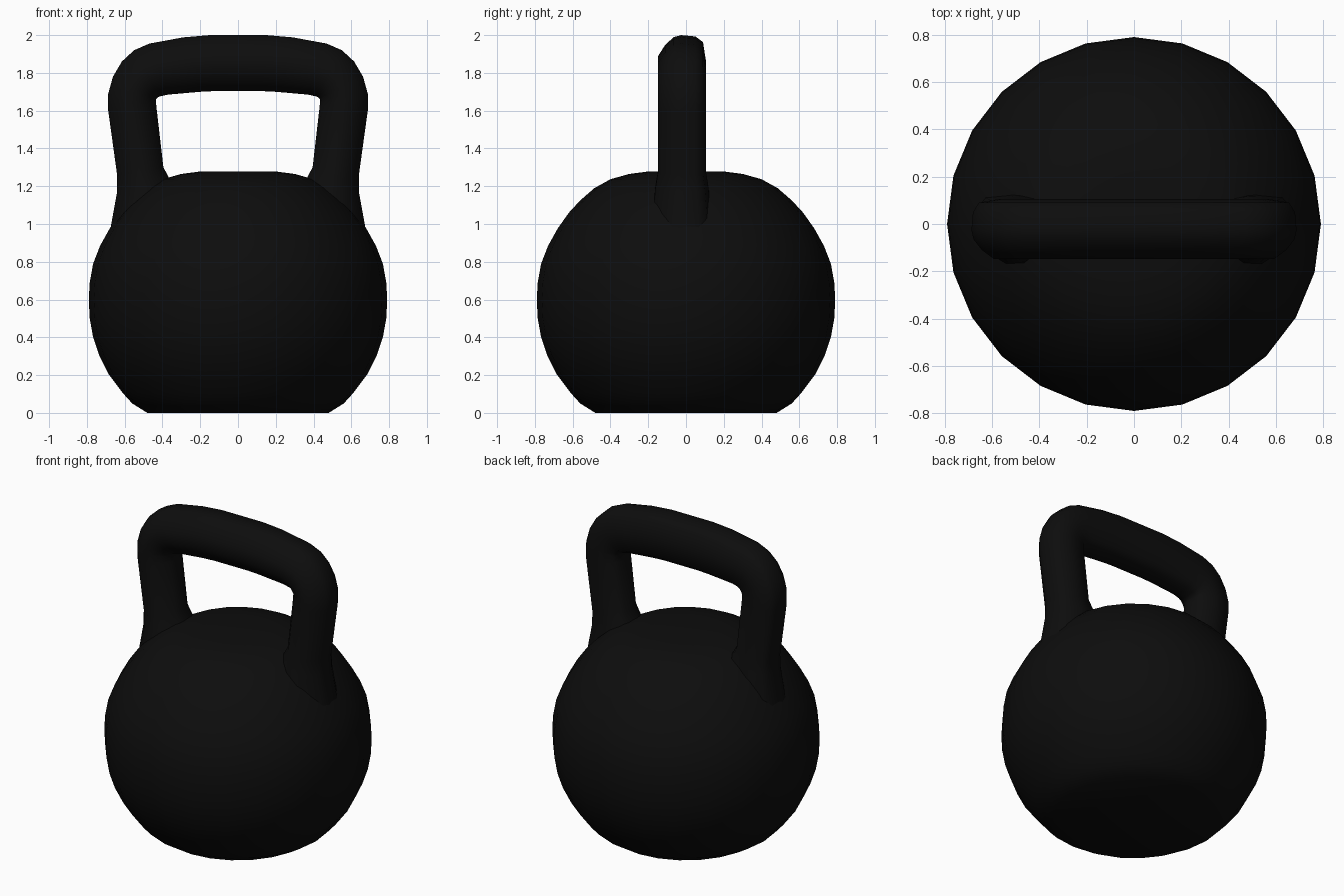
import bpy
import bmesh
import math

cube = bpy.data.objects.get("Cube")
if cube:
    bpy.data.objects.remove(cube, do_unlink=True)

# Single black finish
black = bpy.data.materials.new("black_iron")
black.use_nodes = True
color = (0.004, 0.004, 0.004, 1)
black.diffuse_color = color
black.node_tree.nodes["Principled BSDF"].inputs["Base Color"].default_value = color


def loft(name, rings):
    """Skin a list of equal closed rings and cap both ends."""
    bm = bmesh.new()
    loops = [[bm.verts.new(p) for p in ring] for ring in rings]
    for a, b in zip(loops, loops[1:]):
        for i in range(len(a)):
            j = (i + 1) % len(a)
            bm.faces.new((a[i], a[j], b[j], b[i]))
    bm.faces.new(loops[0][::-1])
    bm.faces.new(loops[-1])
    bmesh.ops.recalc_face_normals(bm, faces=bm.faces)
    mesh = bpy.data.meshes.new(name)
    bm.to_mesh(mesh)
    bm.free()
    mesh.materials.append(black)
    obj = bpy.data.objects.new(name, mesh)
    bpy.context.collection.objects.link(obj)
    bpy.ops.object.select_all(action="DESELECT")
    obj.select_set(True)
    bpy.context.view_layer.objects.active = obj
    bpy.ops.object.shade_smooth_by_angle(angle=math.radians(60))
    return obj


# Ball body: (radius, height) profile turned around z
profile = [(0.48, 0), (0.56, 0.05), (0.61, 0.105), (0.685, 0.205), (0.735, 0.305),
           (0.767, 0.40), (0.785, 0.50), (0.79, 0.60), (0.785, 0.69), (0.767, 0.79),
           (0.73, 0.885), (0.68, 0.975), (0.62, 1.06), (0.56, 1.125), (0.485, 1.19),
           (0.40, 1.237), (0.30, 1.265), (0.20, 1.278)]
SIDES = 24
angles = [2 * math.pi * i / SIDES for i in range(SIDES)]
loft("ball_body", [[(r * math.cos(a), r * math.sin(a), z) for a in angles]
                   for r, z in profile])

# Handle cross-section: (y, position from inner -1 to outer 1)
half = [(-0.148, 0.25), (-0.11, 0.65), (-0.065, 0.93), (-0.025, 1),
        (0.05, 0.95), (0.09, 0.75), (0.105, 0.1)]
section = half + [(y, -t) for y, t in reversed(half)]

# Handle stations: inner x, inner z, outer x, outer z, depth scale
stations = [(0.30, 1.06, 0.70, 0.84, 1.3), (0.36, 1.235, 0.64, 1.17, 1.1),
            (0.395, 1.30, 0.64, 1.26, 1), (0.432, 1.62, 0.687, 1.60, 1),
            (0.435, 1.66, 0.687, 1.69, 1), (0.43, 1.665, 0.662, 1.78, 1),
            (0.425, 1.67, 0.615, 1.86, 1), (0.415, 1.675, 0.55, 1.92, 1),
            (0.37, 1.685, 0.47, 1.955, 1), (0.20, 1.70, 0.29, 1.988, 1),
            (0.12, 1.704, 0.15, 2.0, 1)]
path = stations + [(-a, b, -c, d, s) for a, b, c, d, s in reversed(stations)]


def handle_ring(ix, iz, ox, oz, depth):
    ring = []
    for y, t in section:
        f = (t + 1) / 2
        ring.append((ix + (ox - ix) * f, -0.02 + (y + 0.02) * depth, iz + (oz - iz) * f))
    return ring


loft("handle", [handle_ring(*s) for s in path])
